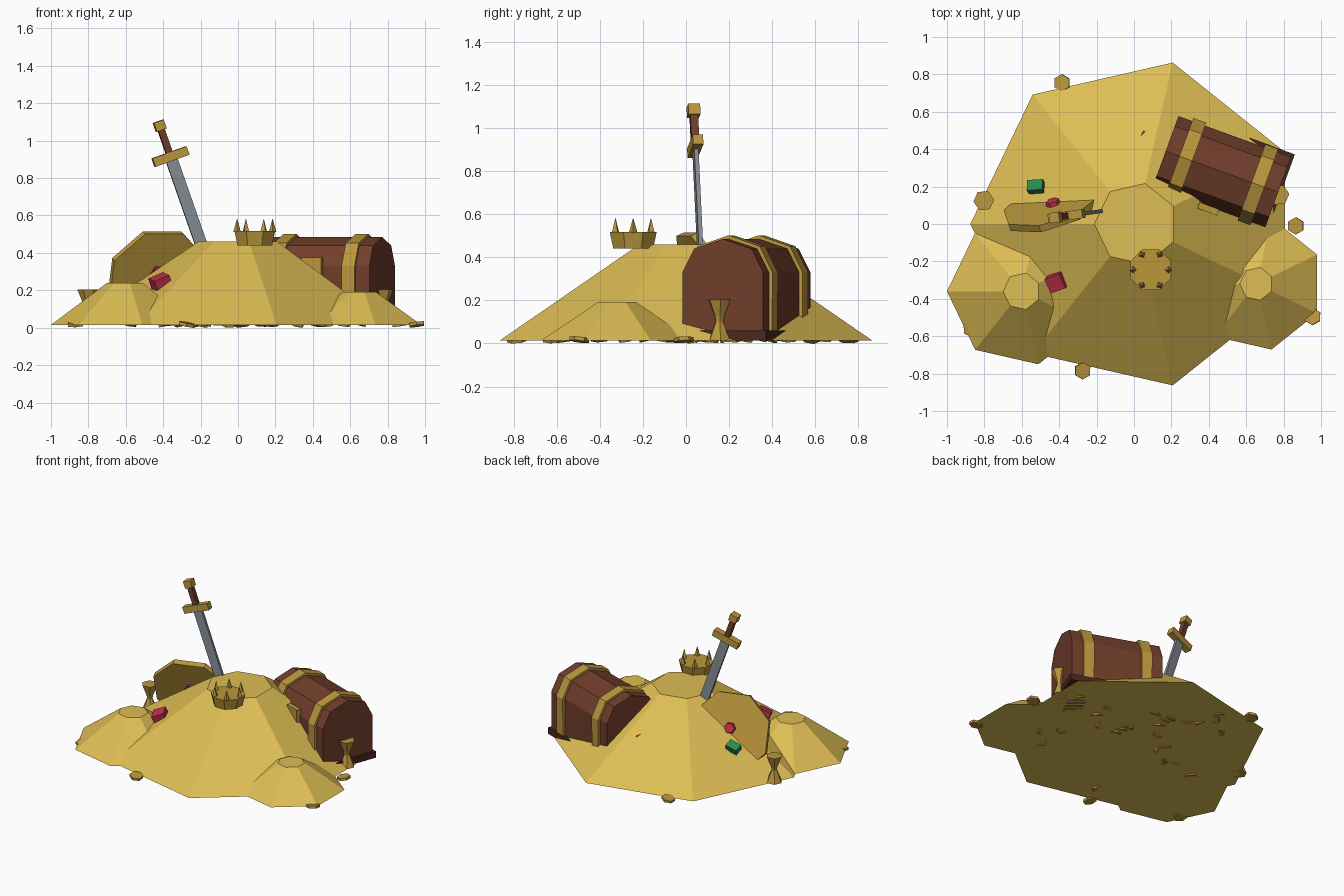
import bpy, bmesh, random
from math import sin, cos, pi, radians
from mathutils import Matrix, Vector, Euler

if "Cube" in bpy.data.objects:
    bpy.data.objects.remove(bpy.data.objects["Cube"])

random.seed(4)


def material(name, hexcol):
    rgb = [int(hexcol[i:i + 2], 16) / 255 for i in (0, 2, 4)]
    m = bpy.data.materials.new(name)
    m.diffuse_color = [c ** 2.2 for c in rgb] + [1]
    m.use_nodes = True
    m.node_tree.nodes["Principled BSDF"].inputs["Base Color"].default_value = m.diffuse_color
    return m


HEAP = material("heap_gold", "DDBC55")
GOLD = material("trim_gold", "BA963F")
WOOD = material("wood", "70402F")
DARK = material("dark_wood", "4A2C22")
STEEL = material("steel", "858D94")
RED = material("red_gem", "BC3348")
GREEN = material("green_gem", "2C8A50")
BLUE = material("blue_gem", "3566A8")


def place(loc, rot=(0, 0, 0)):
    return Matrix.Translation(loc) @ Euler([radians(a) for a in rot]).to_matrix().to_4x4()


def finish(name, bm, mat, matrix):
    bmesh.ops.recalc_face_normals(bm, faces=bm.faces)
    me = bpy.data.meshes.new(name)
    bm.to_mesh(me)
    bm.free()
    me.materials.append(mat)
    ob = bpy.data.objects.new(name, me)
    ob.matrix_world = matrix
    bpy.context.collection.objects.link(ob)
    return ob


def lathe(name, profile, sides, mat, matrix, phase=pi):
    """Stack polygon rings given as (radius, z), capped at both ends."""
    bm = bmesh.new()
    rings = [[bm.verts.new((r * cos(phase + 2 * pi * i / sides),
                            r * sin(phase + 2 * pi * i / sides), z))
              for i in range(sides)] for r, z in profile]
    for a, b in zip(rings, rings[1:]):
        for i in range(sides):
            j = (i + 1) % sides
            bm.faces.new((a[i], a[j], b[j], b[i]))
    bm.faces.new(rings[0])
    bm.faces.new(rings[-1])
    return finish(name, bm, mat, matrix)


def box(name, size, mat, matrix):
    bm = bmesh.new()
    bmesh.ops.create_cube(bm, size=1, matrix=Matrix.Diagonal((*size, 1)))
    return finish(name, bm, mat, matrix)


def extrude_x(name, outline, x0, x1, mat, matrix):
    """Extrude a (y, z) outline along x."""
    bm = bmesh.new()
    a = [bm.verts.new((x0, y, z)) for y, z in outline]
    b = [bm.verts.new((x1, y, z)) for y, z in outline]
    for i in range(len(a)):
        j = (i + 1) % len(a)
        bm.faces.new((a[i], a[j], b[j], b[i]))
    bm.faces.new(a)
    bm.faces.new(b)
    return finish(name, bm, mat, matrix)


# Heaps of gold
for name, x, y, r0, r1, h in (("main_heap", 0.01, 0, 0.885, 0.222, 0.46),
                              ("left_heap", -0.6, -0.36, 0.4, 0.1, 0.24),
                              ("right_heap", 0.655, -0.32, 0.36, 0.09, 0.192)):
    lathe(name, [(r0, 0.015), (r1, h)], 7, HEAP, place((x, y, 0)))

# Chest: body, arched lid, base plate, straps and latch
chest = place((0.47, 0.28, 0), (0, 0, -20))


def arch(grow):
    return [((0.2 + grow) * cos(pi * i / 4), 0.33 + (0.155 + grow) * sin(pi * i / 4))
            for i in range(5)]


box("chest_base", (0.67, 0.44, 0.045), DARK, chest @ place((0, 0, 0.0375)))
box("chest_body", (0.64, 0.4, 0.29), WOOD, chest @ place((0, 0, 0.185)))
extrude_x("chest_lid", arch(0), -0.32, 0.32, WOOD, chest)
for side in (-1, 1):
    strap = [(0.215, 0.06)] + arch(0.017) + [(-0.215, 0.06)]
    extrude_x("chest_strap", strap, side * 0.205 - 0.037, side * 0.205 + 0.037, GOLD, chest)
box("chest_latch", (0.11, 0.035, 0.14), GOLD, chest @ place((0, -0.212, 0.305)))

# Sword stuck in the heap
axis = Vector((-0.22, -0.03, 0.63)).to_track_quat('Z', 'Y')
lean = axis.to_matrix().to_4x4()
flat = lean @ Vector((1, 0, 0))
up = Vector((-0.22, -0.03, 0.63)).normalized()
side = Vector((0.97, 0.14, 0))
side = (side - up * side.dot(up)).normalized()
sword = Matrix((side, up.cross(side), up)).transposed().to_4x4()
sword.translation = (-0.361, 0.043, 0.915)
box("sword_blade", (0.064, 0.02, 0.74), STEEL, sword @ place((0, 0, -0.37)))
box("sword_guard", (0.195, 0.048, 0.048), GOLD, sword)
box("sword_grip", (0.036, 0.036, 0.15), WOOD, sword @ place((0, 0, 0.09)))
box("sword_pommel", (0.056, 0.056, 0.05), GOLD, sword @ place((0, 0, 0.175)))

# Leaning eight-sided shield with a red boss
shield = place((-0.43, 0.1, 0.265), (-68, 0, 18))
lathe("shield", [(0.283, -0.02), (0.283, 0.02)], 8, GOLD, shield, pi / 8)
lathe("shield_boss", [(0.06, -0.04), (0.035, 0.04)], 6, RED, shield @ place((0, -0.03, 0)))

# Crown: flared band and six points
lathe("crown_band", [(0.1, 0.44), (0.118, 0.517)], 8, GOLD, place((0.09, -0.245, 0)), pi / 8)
for i in range(6):
    a = i * pi / 3
    lathe("crown_point", [(0.02, 0), (0.001, 0.068)], 4, GOLD,
          place((0.09 + 0.095 * cos(a), -0.245 + 0.095 * sin(a), 0.513)), a)

# Goblets
for x, y in ((-0.803, 0.125), (0.775, 0.155)):
    lathe("goblet", [(0.055, 0.015), (0.02, 0.1), (0.024, 0.125), (0.056, 0.205)], 6, GOLD,
          place((x, y, 0)), 0.1)

# Loose gems
box("red_gem", (0.09, 0.085, 0.06), RED, place((-0.415, -0.31, 0.245), (12, -22, 20)))
box("green_gem", (0.085, 0.06, 0.05), GREEN, place((-0.525, 0.2, 0.22), (-25, -15, 4)))
box("blue_gem", (0.08, 0.06, 0.05), BLUE, place((0.05, 0.445, 0.245), (10, 20, 60)))

# Coins around the rim, then half-buried ones under the heap
rim = [(-0.385, 0.755), (0.865, -0.01), (0.955, -0.495), (-0.275, -0.785), (-0.87, -0.56)]
for x, y in rim:
    lathe("rim_coin", [(0.046, -0.009), (0.046, 0.009)], 6, GOLD,
          place((x, y, 0.018), (random.uniform(-12, 12), random.uniform(-12, 12), 30)))
for i in range(26):
    a, r = random.uniform(0, 2 * pi), random.uniform(0.15, 0.72)
    lathe("buried_coin", [(0.044, -0.007), (0.044, 0.007)], 6, GOLD,
          place((r * cos(a), r * sin(a), 0.022),
                (random.uniform(-22, 22), random.uniform(-15, 15), random.uniform(0, 60))))
